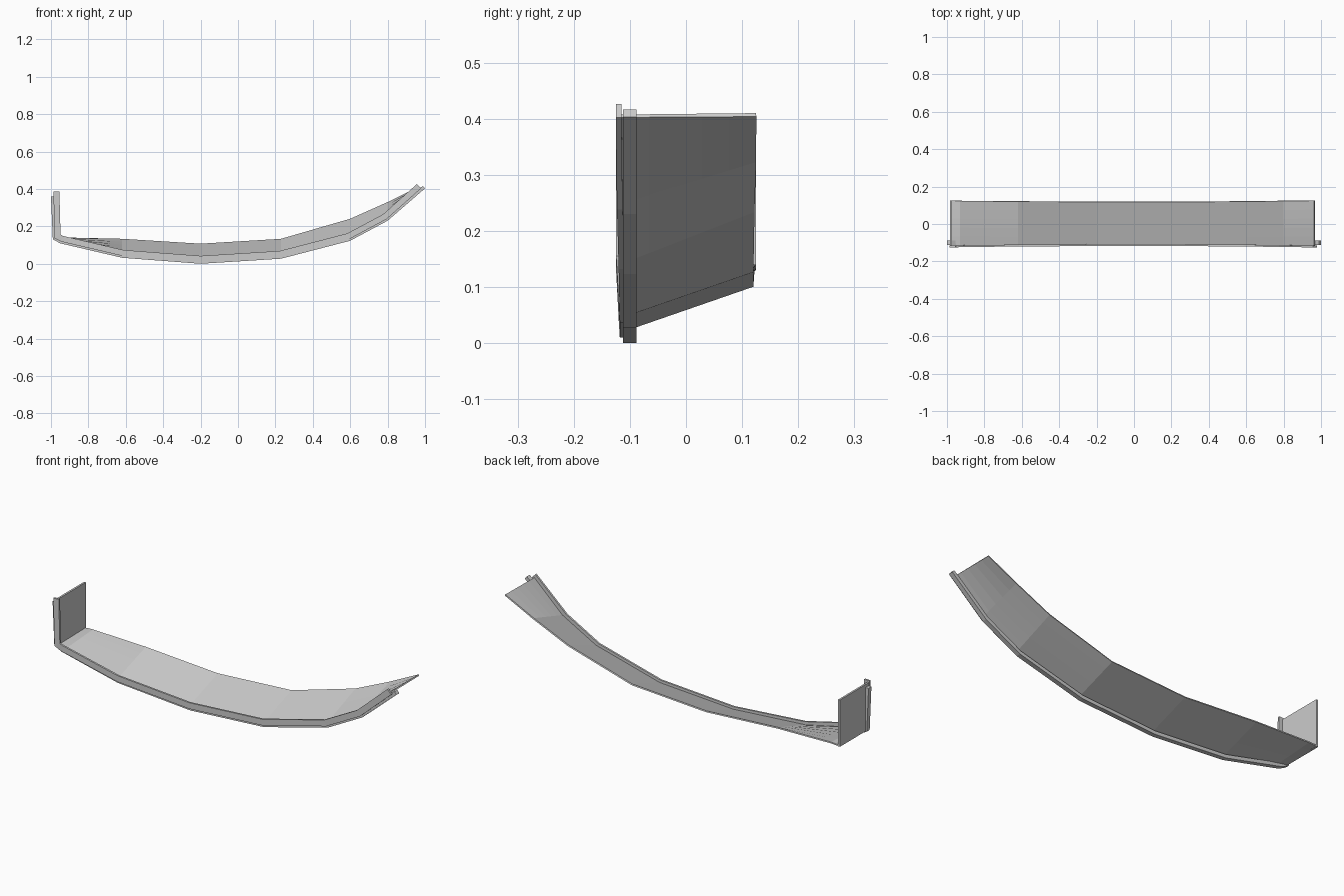
import bpy, bmesh
from mathutils import Vector

if "Cube" in bpy.data.objects:
    bpy.data.objects.remove(bpy.data.objects["Cube"])


def make_object(name, bm):
    bmesh.ops.recalc_face_normals(bm, faces=bm.faces)
    mesh = bpy.data.meshes.new(name)
    bm.to_mesh(mesh)
    bm.free()
    obj = bpy.data.objects.new(name, mesh)
    bpy.context.collection.objects.link(obj)
    return obj


def mitre_normals(path):
    # inward (left-hand) normals in the x-z plane, mitred at the joints
    pts = [Vector(p) for p in path]
    seg = [(b - a).normalized() for a, b in zip(pts, pts[1:])]
    seg = [Vector((-d.y, d.x)) for d in seg]
    out = []
    for i in range(len(pts)):
        a, b = seg[max(i - 1, 0)], seg[min(i, len(seg) - 1)]
        m = (a + b).normalized()
        out.append(m / max(m.dot(a), 0.5))
    return pts, out


def sweep_bar(name, path, d0, d1, spans):
    # rectangular bar between offsets d0 and d1, with a y span at every point
    bm = bmesh.new()
    rings = []
    for p, n, (y0, y1) in zip(*mitre_normals(path), spans):
        rings.append([bm.verts.new((p.x + n.x * d, y, p.y + n.y * d))
                      for d, y in ((d0, y0), (d0, y1), (d1, y1), (d1, y0))])
    for a, b in zip(rings, rings[1:]):
        for i in range(4):
            j = (i + 1) % 4
            bm.faces.new((a[i], a[j], b[j], b[i]))
    bm.faces.new(rings[0])
    bm.faces.new(rings[-1])
    return make_object(name, bm)


middle = [(-.99, .13), (-.95, .109), (-.62, .032), (-.2, 0), (.23, .027),
          (.6, .123), (.8, .23)]

# square edge cord that runs under the front edge and up the left end
cord_path = [(-1, .36)] + middle + [(1, .403)]
sweep_bar("edge_cord", cord_path, 0, .018, [(-.112, -.088)] * len(cord_path))

# flat front trim strip, flaring outward at both ends
trim_path = [(-.997, .385)] + middle + [(.985, .395)]
flare = [.007, .007, .006, .002, 0, 0, .002, .005, .007]
sweep_bar("front_trim", trim_path, .01, .042,
          [(-.118 - f, -.108 - f) for f in flare])

# curved deck: x, front height, back height, back y
stations = [(-.98, .132, .134, .125), (-.93, .122, .137, .124),
            (-.62, .053, .130, .121), (-.2, .023, .104, .119),
            (.23, .049, .130, .119), (.6, .145, .237, .121),
            (.8, .252, .326, .124), (.965, .405, .407, .125)]
bm = bmesh.new()
rows = []
for x, zf, zb, yb in stations:
    rows.append([bm.verts.new((x, -.115 + (yb + .115) * i / 5,
                               zf + (zb - zf) * i / 5)) for i in range(6)])
for a, b in zip(rows, rows[1:]):
    for i in range(5):
        bm.faces.new((a[i], b[i], b[i + 1], a[i + 1]))
deck = make_object("curved_deck", bm)
solid = deck.modifiers.new("thickness", 'SOLIDIFY')
solid.thickness = .007
solid.offset = 0

# upright plate at the left end
bpy.ops.mesh.primitive_cube_add(size=1, location=(-.978, .005, .253))
plate = bpy.context.object
plate.name = "end_plate"
plate.scale = (.01, .24, .246)
